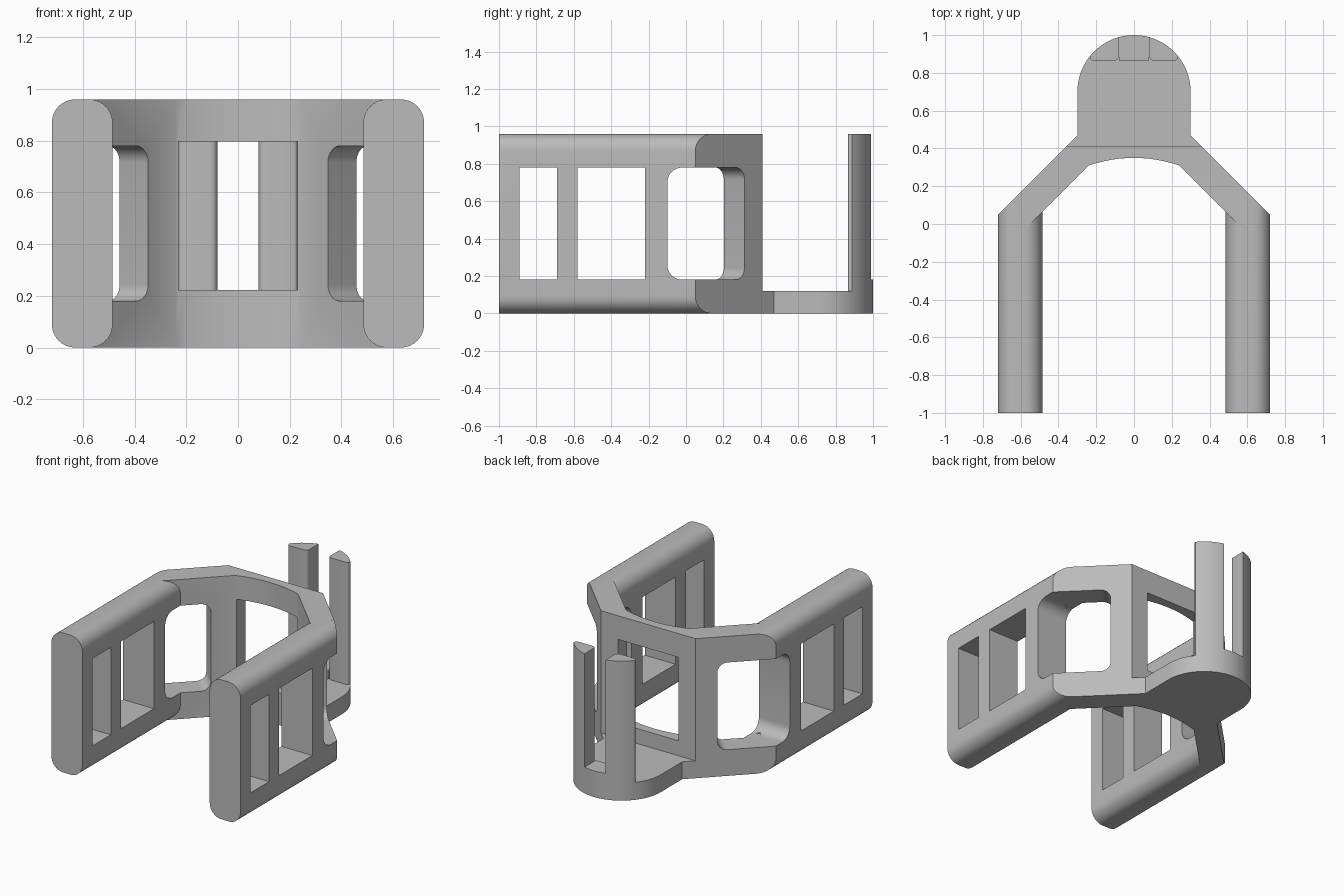
import bpy, bmesh
from math import sin, cos, pi, sqrt, radians
from mathutils import Vector

cube = bpy.data.objects.get("Cube")
if cube:
    bpy.data.objects.remove(cube, do_unlink=True)

grey = bpy.data.materials.new("mid grey")
grey.use_nodes = True
colour = (0.5, 0.5, 0.5, 1)
grey.diffuse_color = colour
grey.node_tree.nodes["Principled BSDF"].inputs["Base Color"].default_value = colour

HEIGHT = 0.96
X, Y, Z = Vector((1, 0, 0)), Vector((0, 1, 0)), Vector((0, 0, 1))
U, V = (X - Y).normalized(), (X + Y).normalized()   # along and across the right diagonal


def prism(name, outline, a, b, c, start, end):
    """Extrude a 2D outline in the a-b plane along c."""
    bm = bmesh.new()
    face = bm.faces.new([bm.verts.new(a * p + b * q + c * start) for p, q in outline])
    out = bmesh.ops.extrude_face_region(bm, geom=[face])
    moved = [v for v in out["geom"] if isinstance(v, bmesh.types.BMVert)]
    bmesh.ops.translate(bm, verts=moved, vec=c * (end - start))
    bmesh.ops.recalc_face_normals(bm, faces=bm.faces)
    mesh = bpy.data.meshes.new(name)
    bm.to_mesh(mesh)
    bm.free()
    mesh.materials.append(grey)
    obj = bpy.data.objects.new(name, mesh)
    bpy.context.collection.objects.link(obj)
    return obj


def arc(cx, cy, r, a0, a1, n=8):
    return [(cx + r * cos(a0 + (a1 - a0) * i / n), cy + r * sin(a0 + (a1 - a0) * i / n))
            for i in range(n + 1)]


def rounded(x0, x1, y0, y1, r_low, r_high):
    """Rectangle with one corner radius at the low x end and one at the high."""
    pts = []
    for i, (x, y, r) in enumerate(((x1, y1, r_high), (x0, y1, r_low),
                                   (x0, y0, r_low), (x1, y0, r_high))):
        if r == 0:
            pts.append((x, y))
        else:
            cx = x - r if x == x1 else x + r
            cy = y - r if y == y1 else y + r
            pts += arc(cx, cy, r, i * pi / 2, (i + 1) * pi / 2)
    return pts


def combine(target, other, operation):
    mod = target.modifiers.new("combine", "BOOLEAN")
    mod.operation, mod.solver, mod.object = operation, "EXACT", other
    bpy.context.view_layer.objects.active = target
    bpy.ops.object.modifier_apply(modifier=mod.name)
    bpy.data.objects.remove(other, do_unlink=True)


def mirror_x(points):
    return [(-x, y) for x, y in reversed(points)]


# Bent yoke joining the arms, with a curved inner face
half = [(0.36, 0.41), (0.64, 0.13), (0.575, -0.025), (0.24, 0.31)]
inner_curve = [(0.24 - 0.04 * i, 0.35 - 0.04 * ((6 - i) / 6) ** 2) for i in range(1, 12)]
frame = prism("arm_frame", half + inner_curve + mirror_x(half), X, Y, Z, 0, HEIGHT)

# Rounded side arms, mitred at the back along the yoke's outer face
for side in (1, -1):
    arm = prism("arm", rounded(0.485, 0.72, 0, HEIGHT, 0.09, 0.09), X * side, Z, Y, -1, 0.4)
    corner = prism("corner_cutter", [(0.27, 0.5), (0.87, -0.1), (1, 1), (0.27, 1)],
                   X * side, Y, Z, -0.1, 1.1)
    combine(arm, corner, "DIFFERENCE")
    combine(frame, arm, "UNION")

# Arm windows and the rounded openings that wrap round the bends
for side in (1, -1):
    for y0, y1 in ((-0.89, -0.69), (-0.58, -0.22)):
        window = prism("window_cutter", rounded(y0, y1, 0.18, 0.78, 0, 0),
                       Y, Z, X * side, 0.4, 0.8)
        combine(frame, window, "DIFFERENCE")
    u = Vector((U.x * side, U.y, 0))
    v = Vector((V.x * side, V.y, 0))
    opening = prism("opening_cutter", rounded(-0.10, 0.15, 0.18, 0.78, 0.08, 0),
                    Y, Z, X * side, 0.44, 0.8)
    bend = prism("bend_cutter", rounded(0.145 / sqrt(2), 0.41, 0.18, 0.78, 0.065, 0),
                 u, Z, v, 0.34, 0.66)
    combine(opening, bend, "UNION")
    combine(frame, opening, "DIFFERENCE")

# Central window
window = prism("window_cutter", rounded(-0.23, 0.23, 0.223, 0.797, 0, 0), X, Z, Y, 0.2, 0.6)
combine(frame, window, "DIFFERENCE")

# Round-ended rear shelf with flared root
flare = [(0.365, 0.405), (0.30, 0.47)]
shelf = prism("rear_shelf", flare + arc(0, 0.70, 0.30, 0, pi, 40) + mirror_x(flare),
              X, Y, Z, 0, 0.12)

# Low lip between the posts
lip = prism("shelf_lip", [(-0.08, 0.865), (0.08, 0.865)] + arc(0, 0.70, 0.30, 1.301, pi - 1.301),
            X, Y, Z, 0.1, 0.18)

# Upright posts with an arc-shaped back
post_shape = (arc(0.105, 0.89, 0.025, pi, 1.5 * pi, 5) + arc(0.215, 0.88, 0.015, -pi / 2, 0, 4)
              + arc(0, 0.70, 0.30, 0.68, 1.301, 12))
posts = [prism(name, post_shape, X * side, Y, Z, 0.1, HEIGHT)
         for name, side in (("left_post", 1), ("right_post", -1))]

# Smooth the curved faces, keep the hard edges
bpy.ops.object.select_all(action="DESELECT")
for obj in [frame, shelf, lip] + posts:
    obj.select_set(True)
bpy.context.view_layer.objects.active = frame
bpy.ops.object.shade_smooth_by_angle(angle=radians(30))
